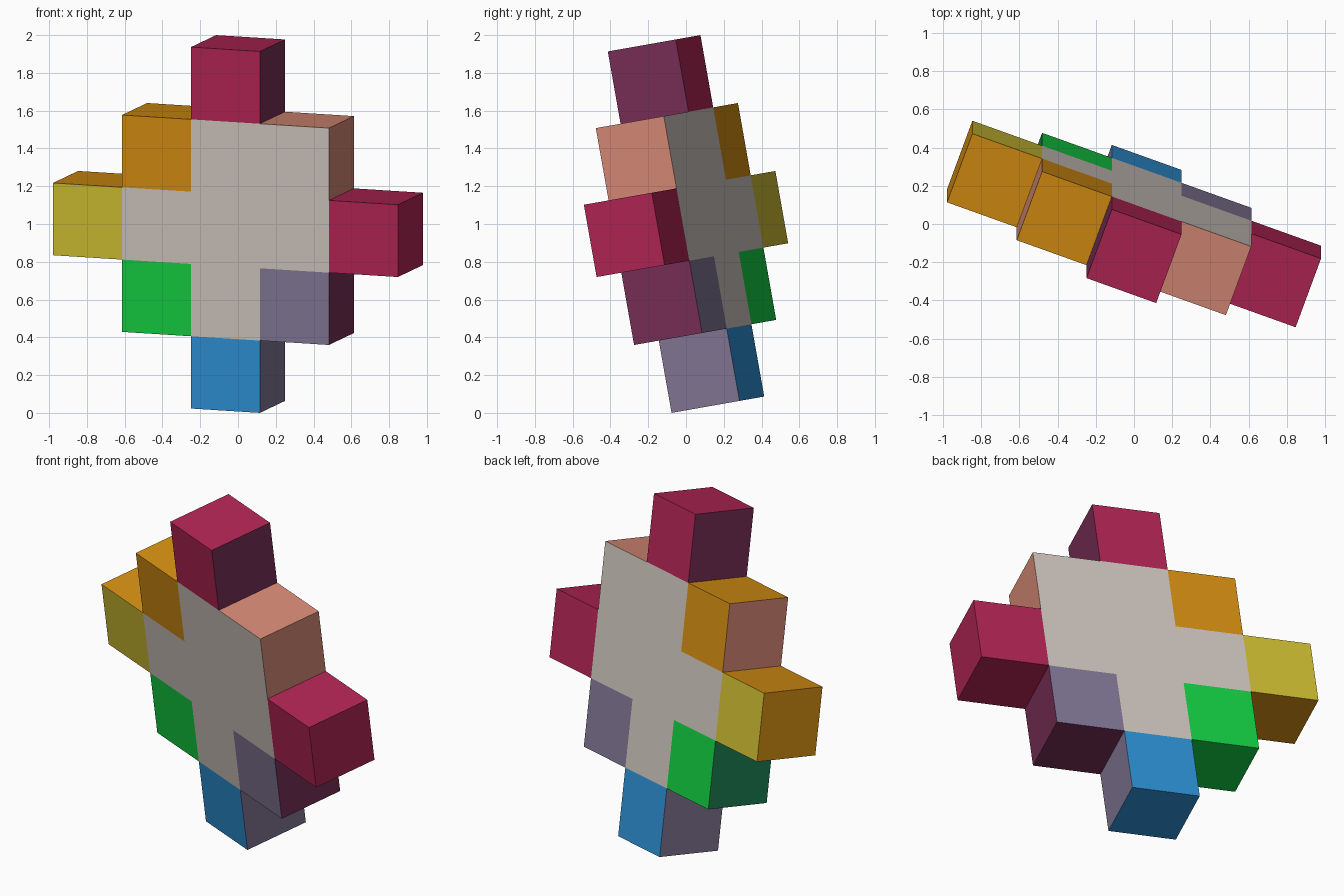
import bpy, bmesh, math
from mathutils import Matrix, Vector

if "Cube" in bpy.data.objects:
    bpy.data.objects.remove(bpy.data.objects["Cube"])

SIZE = 0.3886  # edge of one cube


def material(name, r, g, b):
    def lin(c):
        c /= 255
        return c / 12.92 if c <= 0.04045 else ((c + 0.055) / 1.055) ** 2.4
    m = bpy.data.materials.new(name)
    m.diffuse_color = (lin(r), lin(g), lin(b), 1)
    m.use_nodes = True
    m.node_tree.nodes["Principled BSDF"].inputs["Base Color"].default_value = m.diffuse_color
    return m


MATS = {n: material(n, *c) for n, c in {
    "warm_white": (208, 198, 191), "crimson": (178, 37, 84),
    "plum": (120, 47, 87), "orange": (213, 142, 18),
    "salmon": (214, 138, 118), "yellow": (208, 190, 50),
    "green": (20, 207, 66), "teal": (27, 128, 82),
    "lavender": (130, 119, 149), "blue": (46, 145, 214)}.items()}

# (column, row): name, front and back colour, colours of the exposed sides
CUBES = {
    (0, 2): ("top_cube", "crimson", {"left": "plum", "right": "plum"}),
    (-1, 1): ("upper_left_cube", "orange", {"left": "salmon"}),
    (0, 1): ("upper_middle_cube", "warm_white", {}),
    (1, 1): ("upper_right_cube", "warm_white", {"right": "salmon", "up": "salmon"}),
    (-2, 0): ("far_left_cube", "yellow", {"left": "orange", "up": "orange", "down": "orange"}),
    (-1, 0): ("middle_left_cube", "warm_white", {}),
    (0, 0): ("centre_cube", "warm_white", {}),
    (1, 0): ("middle_right_cube", "warm_white", {}),
    (2, 0): ("far_right_cube", "crimson", {}),
    (-1, -1): ("lower_left_cube", "green", {"left": "teal"}),
    (0, -1): ("lower_middle_cube", "warm_white", {}),
    (1, -1): ("lower_right_cube", "lavender", {"right": "plum", "down": "plum"}),
    (0, -2): ("bottom_cube", "blue", {"left": "lavender", "right": "lavender"}),
}
SIDES = {"left": (-1, 0), "right": (1, 0), "up": (0, 1), "down": (0, -1)}

# The whole slab leans forward and is turned
POSE = (Matrix.Translation((0, 0, 1)) @ Matrix.Rotation(math.radians(10), 4, 'X')
        @ Matrix.Rotation(math.radians(-20), 4, 'Z'))


def build_cube(cell, name, base, side_colours):
    bm = bmesh.new()
    bmesh.ops.create_cube(bm, size=SIZE)
    colours = [base] + sorted(set(side_colours.values()) - {base})
    hidden = []
    for f in bm.faces:
        n = (round(f.normal.x), round(f.normal.z))
        for side, d in SIDES.items():
            if n == d:
                f.material_index = colours.index(side_colours.get(side, base))
                # Sides touching a neighbour are left out
                if (cell[0] + d[0], cell[1] + d[1]) in CUBES:
                    hidden.append(f)
    bmesh.ops.delete(bm, geom=hidden, context='FACES')
    mesh = bpy.data.meshes.new(name)
    bm.to_mesh(mesh)
    bm.free()
    for c in colours:
        mesh.materials.append(MATS[c])
    ob = bpy.data.objects.new(name, mesh)
    ob.matrix_world = POSE @ Matrix.Translation(Vector((cell[0], 0, cell[1])) * SIZE)
    bpy.context.collection.objects.link(ob)


for cell, spec in CUBES.items():
    build_cube(cell, *spec)
